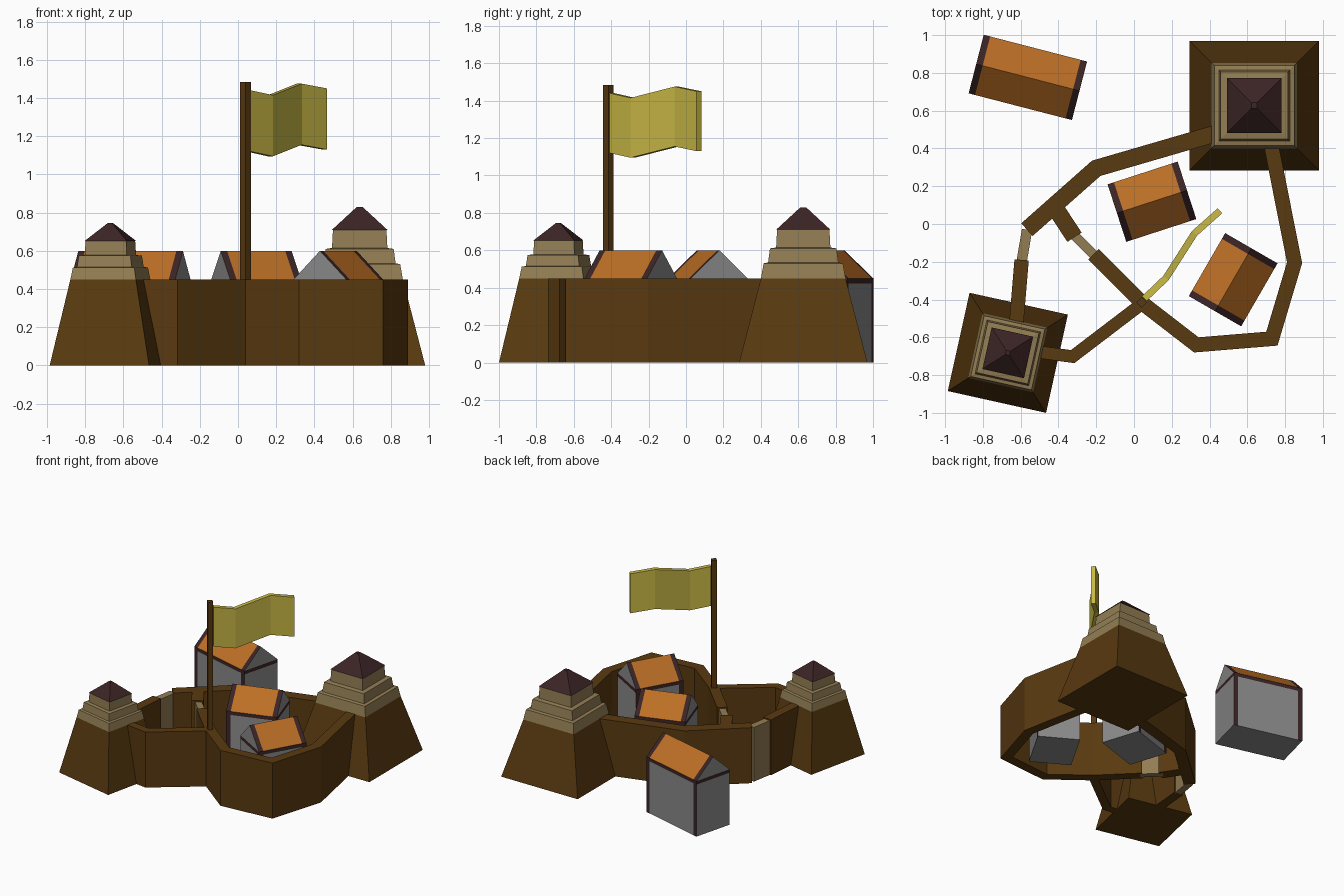
import bpy, bmesh, math
from mathutils import Vector, Matrix

cube = bpy.data.objects.get("Cube")
if cube:
    bpy.data.objects.remove(cube, do_unlink=True)


def material(name, r, g, b):
    m = bpy.data.materials.new(name)
    m.use_nodes = True
    m.diffuse_color = (r, g, b, 1)
    bsdf = m.node_tree.nodes["Principled BSDF"]
    bsdf.inputs["Base Color"].default_value = (r, g, b, 1)
    bsdf.inputs["Roughness"].default_value = 0.9
    return m


BROWN = material("dark earth brown", 0.098, 0.041, 0.005)
TAN = material("tan stone", 0.29, 0.207, 0.088)
MAROON = material("dark maroon", 0.045, 0.018, 0.019)
ORANGE = material("orange roof", 0.51, 0.16, 0.019)
GREY = material("grey plaster", 0.26, 0.26, 0.26)
YELLOW = material("flag yellow", 0.58, 0.48, 0.06)


def finish(name, bm, mats, matrix=Matrix.Identity(4)):
    bmesh.ops.recalc_face_normals(bm, faces=bm.faces)
    mesh = bpy.data.meshes.new(name)
    bm.to_mesh(mesh)
    bm.free()
    for m in mats:
        mesh.materials.append(m)
    ob = bpy.data.objects.new(name, mesh)
    ob.matrix_world = matrix
    bpy.context.collection.objects.link(ob)
    return ob


def place(x, y, degrees):
    return Matrix.Translation((x, y, 0)) @ Matrix.Rotation(math.radians(degrees), 4, 'Z')


def loft(bm, rings):
    """Skin a stack of equal-sized vertex rings and cap both ends."""
    n = len(rings[0])
    for a, b in zip(rings, rings[1:]):
        for i in range(n):
            j = (i + 1) % n
            bm.faces.new((a[i], a[j], b[j], b[i]))
    bm.faces.new(rings[0])
    bm.faces.new(rings[-1])


def ribbon(name, path, width, low, high, mat, lift=None):
    """Upright band with mitred corners following a plan path."""
    pts = [Vector(p) for p in path]
    lift = lift or [0] * len(pts)
    bm = bmesh.new()
    rings = []
    for i, p in enumerate(pts):
        before = (p - pts[i - 1]).normalized() if i else (pts[1] - p).normalized()
        after = (pts[i + 1] - p).normalized() if i < len(pts) - 1 else before
        along = (before + after).normalized()
        side = Vector((-along.y, along.x)) * (width / 2 / along.dot(before))
        l, r = p + side, p - side
        rings.append([bm.verts.new((q.x, q.y, z + lift[i]))
                      for q, z in ((l, low), (r, low), (r, high), (l, high))])
    loft(bm, rings)
    return finish(name, bm, [mat])


def stack(name, levels, mat, matrix):
    """Square solid from (half width, height) levels."""
    bm = bmesh.new()
    rings = [[bm.verts.new((sx * h, sy * h, z))
              for sx, sy in ((-1, -1), (1, -1), (1, 1), (-1, 1))] for h, z in levels]
    loft(bm, rings)
    return finish(name, bm, [mat], matrix)


WALL = 0.45

# Curtain walls
ribbon("north_wall", [(-0.567, -0.03), (-0.2, 0.295), (0.46, 0.487)], 0.09, 0, WALL, BROWN)
ribbon("east_wall", [(0.71, 0.5), (0.85, -0.205), (0.73, -0.607), (0.33, -0.64),
                     (0.045, -0.42), (-0.215, -0.16)], 0.078, 0, WALL, BROWN)
ribbon("south_wall", [(0.045, -0.42), (-0.325, -0.702), (-0.56, -0.67)], 0.066, 0, WALL, BROWN)
ribbon("west_wall", [(-0.595, -0.19), (-0.625, -0.55)], 0.076, 0, WALL, BROWN)
ribbon("gate_stub_wall", [(-0.42, 0.09), (-0.315, -0.07)], 0.09, 0, WALL, BROWN)

# Gates
ribbon("outer_gate", [(-0.566, -0.03), (-0.595, -0.2)], 0.055, 0, 0.44, TAN)
ribbon("inner_gate", [(-0.325, -0.05), (-0.205, -0.17)], 0.05, 0, 0.44, TAN)


# Towers: battered base, stepped tiers and pointed cap
def tower(name, x, y, turn, s):
    m = place(x, y, turn)
    up = lambda levels: [(h * s, WALL + z * s) for h, z in levels]
    stack(name + "_base", [(0.343 * s, 0), (0.226 * s, WALL)], BROWN, m)
    stack(name + "_tiers", up([(0.226, 0), (0.212, 0.08), (0.188, 0.085), (0.178, 0.16),
                               (0.145, 0.165), (0.14, 0.26)]), TAN, m)
    stack(name + "_cap", up([(0.145, 0.26), (0.015, 0.38)]), MAROON, m)


tower("large_tower", 0.637, 0.627, 0, 1.0)
tower("small_tower", -0.668, -0.682, -12.5, 0.777)


# Houses: gabled blocks with painted timber trim
def house(name, x, y, turn, length, width=0.32, trim=0.035):
    bm = bmesh.new()
    w, e = width / 2, length / 2
    outline = [(-w, 0), (w, 0), (w, WALL), (0, 0.6), (-w, WALL)]
    loft(bm, [[bm.verts.new((sx * e, v, z)) for v, z in outline] for sx in (-1, 1)])
    cuts = [((e - trim, 0, 0), (1, 0, 0)), ((trim - e, 0, 0), (1, 0, 0)),
            ((0, 0, WALL - 0.028), (0, 0, 1)), ((0, 0, WALL), (0, 0, 1))]
    for co, no in cuts:
        bmesh.ops.bisect_plane(bm, geom=bm.verts[:] + bm.edges[:] + bm.faces[:],
                               plane_co=co, plane_no=no, dist=1e-5)
    bmesh.ops.recalc_face_normals(bm, faces=bm.faces)
    for f in bm.faces:
        c, n = f.calc_center_median(), f.normal
        at_end = abs(c.x) > e - trim
        in_band = WALL - 0.028 < c.z < WALL
        if n.z > 0.1:
            f.material_index = 2 if at_end else 1
        elif abs(n.x) > 0.9:
            f.material_index = 2 if in_band else 0
        elif abs(n.y) > 0.9:
            f.material_index = 2 if at_end or in_band else 0
    finish(name, bm, [GREY, ORANGE, MAROON], place(x, y, turn))


house("outer_house", -0.562, 0.776, -14.5, 0.565)
house("inner_house_north", 0.095, 0.118, 18, 0.39)
house("inner_house_south", 0.525, -0.295, 60, 0.385)

# Flagpole and waving flag
stack("flagpole", [(0.02, 0), (0.02, 1.485)], BROWN, place(0.04, -0.415, 45))
ribbon("flag", [(0.055, -0.395), (0.17, -0.285), (0.32, -0.05), (0.455, 0.07)],
       0.036, 1.12, 1.44, YELLOW, [0, -0.025, 0.035, 0.01])
